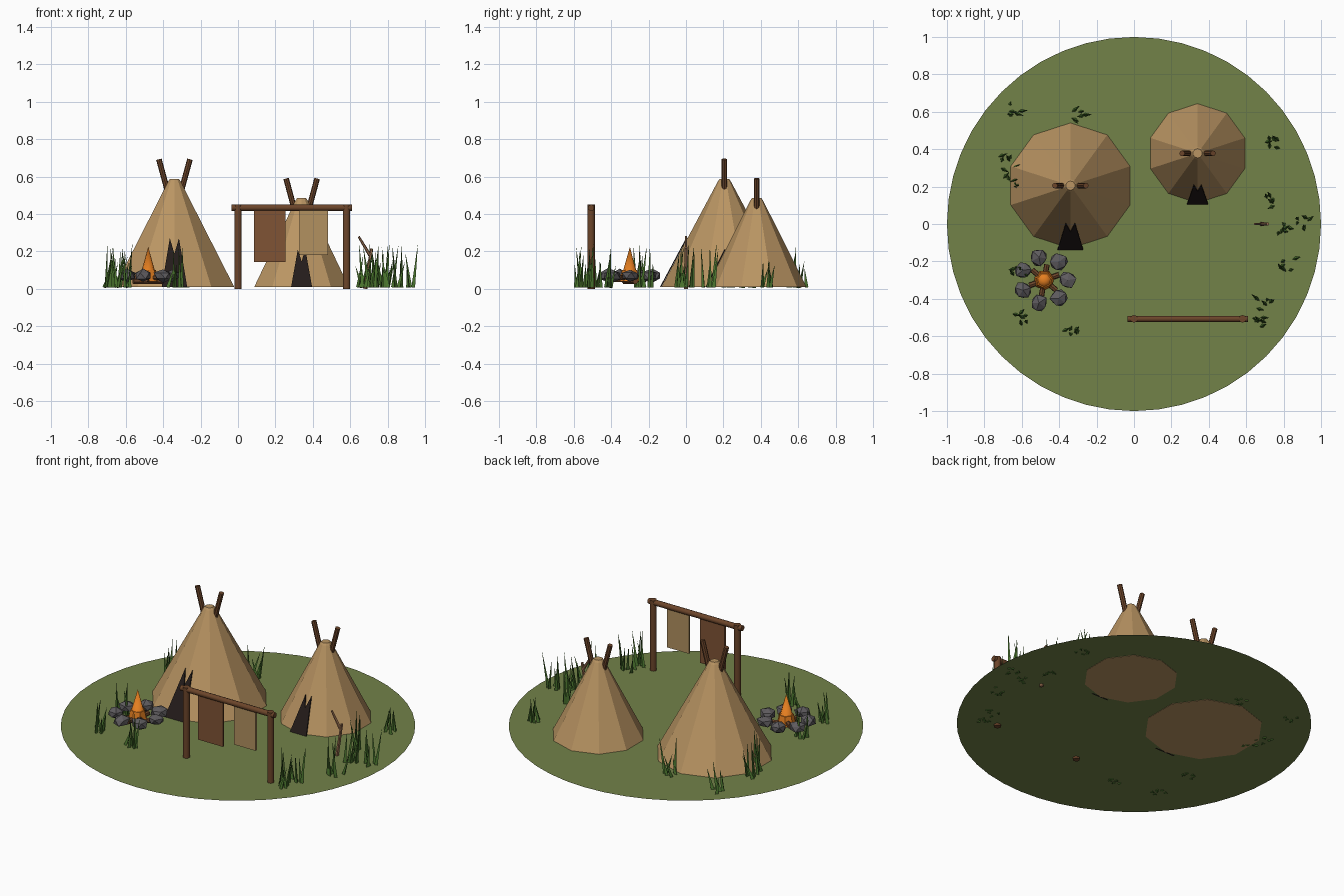
import bpy, bmesh, math, random
from mathutils import Vector, Matrix

random.seed(4)
cube = bpy.data.objects.get("Cube")
if cube:
    bpy.data.objects.remove(cube, do_unlink=True)


def material(name, rgb):
    lin = [((c / 255 + 0.055) / 1.055) ** 2.4 for c in rgb] + [1.0]
    m = bpy.data.materials.new(name)
    m.use_nodes = True
    m.diffuse_color = lin
    node = m.node_tree.nodes["Principled BSDF"]
    node.inputs["Base Color"].default_value = lin
    node.inputs["Roughness"].default_value = 0.9
    return m


GROUND = material("meadow green", (114, 130, 73))
CANVAS = material("tan canvas", (186, 149, 99))
WOOD = material("brown wood", (108, 69, 42))
DARK_HIDE = material("dark hide", (128, 84, 53))
PALE_HIDE = material("pale hide", (178, 145, 96))
STONE = material("grey stone", (94, 91, 94))
DOOR = material("door shadow", (36, 28, 26))
FLAME = material("orange flame", (228, 126, 32))
GRASS = material("grass green", (74, 116, 46))
TWIG = material("dry twig", (150, 108, 78))


def finish(name, bm, mat, smooth=False):
    mesh = bpy.data.meshes.new(name)
    bm.normal_update()
    bm.to_mesh(mesh)
    bm.free()
    mesh.materials.append(mat)
    obj = bpy.data.objects.new(name, mesh)
    bpy.context.collection.objects.link(obj)
    if smooth:
        for p in mesh.polygons:
            p.use_smooth = len(p.vertices) < 5
    return obj


def add_rod(bm, a, b, r1, r2, sides=8):
    """Tapered rod between two points."""
    a, b = Vector(a), Vector(b)
    d = b - a
    place = Matrix.Translation((a + b) / 2) @ d.to_track_quat('Z', 'Y').to_matrix().to_4x4()
    bmesh.ops.create_cone(bm, cap_ends=True, segments=sides, radius1=r1, radius2=r2,
                          depth=d.length, matrix=place)


def rod(name, a, b, r1, r2, mat, sides=8, smooth=False):
    bm = bmesh.new()
    add_rod(bm, a, b, r1, r2, sides)
    return finish(name, bm, mat, smooth)


def plate(name, centre, size, mat):
    bm = bmesh.new()
    bmesh.ops.create_cube(bm, size=1, matrix=Matrix.Translation(centre) @ Matrix.Diagonal((*size, 1)))
    return finish(name, bm, mat)


# Ground disc
bm = bmesh.new()
bmesh.ops.create_circle(bm, cap_ends=True, segments=48, radius=1.0,
                        matrix=Matrix.Translation((0, 0, 0.012)))
finish("ground", bm, GROUND)


# Tents: ten-sided cover, crossed poles and a forked door opening
def tent(name, x, y, r, top, door_w, door_h):
    base, neck, sides = 0.009, 0.034, 10
    bm = bmesh.new()
    rings = []
    for radius, z in ((r, base), (neck, top - 0.012), (0.025, top)):
        ring = []
        for i in range(sides):
            t = math.pi / 2 + i * math.tau / sides
            ring.append(bm.verts.new((x + radius * math.cos(t), y + radius * math.sin(t), z)))
        rings.append(ring)
    for low, high in zip(rings, rings[1:]):
        for i in range(sides):
            j = (i + 1) % sides
            bm.faces.new((low[i], low[j], high[j], high[i]))
    bm.faces.new(rings[-1])
    bm.faces.new(rings[0][::-1])
    finish(name + "_cover", bm, CANVAS)

    for side, label in ((-1, "right"), (1, "left")):
        rod(f"{name}_{label}_pole", (x + side * 0.03, y, top - 0.09),
            (x + side * 0.083, y, top + 0.105), 0.015, 0.015, WOOD)

    slope = (r - neck) / (top - 0.012 - base)
    outline = ((-door_w, 0), (door_w, 0), (door_w * 0.36, 1), (0, 0.68), (-door_w * 0.36, 1))
    bm = bmesh.new()
    front, back = [], []
    for dx, h in outline:
        z = 0.011 + h * door_h
        face_y = y - r + slope * (z - base)
        front.append(bm.verts.new((x + dx, face_y - 0.008, z)))
        back.append(bm.verts.new((x + dx, face_y - 0.001, z)))
    n = len(outline)
    bm.faces.new(front)
    bm.faces.new(back[::-1])
    for i in range(n):
        j = (i + 1) % n
        bm.faces.new((front[j], front[i], back[i], back[j]))
    finish(name + "_door", bm, DOOR)


tent("large_tent", -0.34, 0.205, 0.337, 0.588, 0.068, 0.26)
tent("small_tent", 0.34, 0.378, 0.267, 0.485, 0.056, 0.2)

# Drying rack with two hides
RACK_Y = -0.507
for label, px in (("right", 0.0), ("left", 0.58)):
    rod(f"rack_{label}_post", (px, RACK_Y, 0), (px, RACK_Y, 0.45), 0.02, 0.02, WOOD, 10, True)
rod("rack_beam", (-0.035, RACK_Y, 0.434), (0.61, RACK_Y, 0.434), 0.017, 0.017, WOOD, 10, True)
plate("dark_hide", (0.17, RACK_Y, 0.285), (0.17, 0.012, 0.28), DARK_HIDE)
plate("pale_hide", (0.405, RACK_Y, 0.303), (0.15, 0.012, 0.245), PALE_HIDE)

# Campfire: ring of stones, crossed logs and flame
FX, FY = -0.48, -0.3
for i in range(7):
    t = i * math.tau / 7
    bm = bmesh.new()
    bmesh.ops.create_icosphere(bm, subdivisions=1, radius=0.05)
    bmesh.ops.rotate(bm, verts=bm.verts, matrix=Matrix.Rotation(random.uniform(0, 6), 3, 'Z'))
    for v in bm.verts:
        v.co *= random.uniform(0.85, 1.12)
        v.co.z *= 0.7
        v.co += Vector((FX + 0.125 * math.cos(t), FY + 0.125 * math.sin(t), 0.07))
    finish("fire_stone", bm, STONE)
for i in range(3):
    t = 0.35 + i * math.pi / 3
    d = Vector((math.cos(t), math.sin(t), 0)) * 0.085
    c = Vector((FX, FY, 0.04 + i * 0.01))
    rod("fire_log", c - d, c + d, 0.015, 0.015, WOOD, 7)
rod("flame_base", (FX, FY, 0.04), (FX, FY, 0.1), 0.055, 0.042, FLAME, 7)
rod("flame", (FX, FY, 0.05), (FX, FY, 0.225), 0.05, 0.0, FLAME, 7, True)

# Forked dry sapling
rod("sapling_stem", (0.68, 0, 0.0), (0.715, 0, 0.215), 0.012, 0.008, TWIG, 6)
rod("sapling_branch", (0.705, 0, 0.18), (0.645, 0, 0.28), 0.009, 0.006, TWIG, 6)

# Grass clumps of leaning blades
CLUMPS = ((-0.63, 0.61), (-0.3, 0.58), (-0.68, 0.33), (-0.66, 0.23), (0.74, 0.43),
          (0.73, 0.12), (0.9, 0.0), (0.81, -0.03), (0.82, -0.22), (0.7, -0.43),
          (0.67, -0.53), (-0.34, -0.59), (-0.6, -0.51), (-0.62, -0.24))
for cx, cy in CLUMPS:
    bm = bmesh.new()
    for i in range(6):
        bx, by = cx + random.uniform(-0.04, 0.04), cy + random.uniform(-0.035, 0.035)
        lean = Vector((random.uniform(-0.035, 0.04), random.uniform(-0.02, 0.03), 0))
        h = random.uniform(0.1, 0.24)
        add_rod(bm, (bx, by, 0.008), Vector((bx, by, h)) + lean, 0.0115, 0.0005, 3)
    finish("grass_clump", bm, GRASS)
